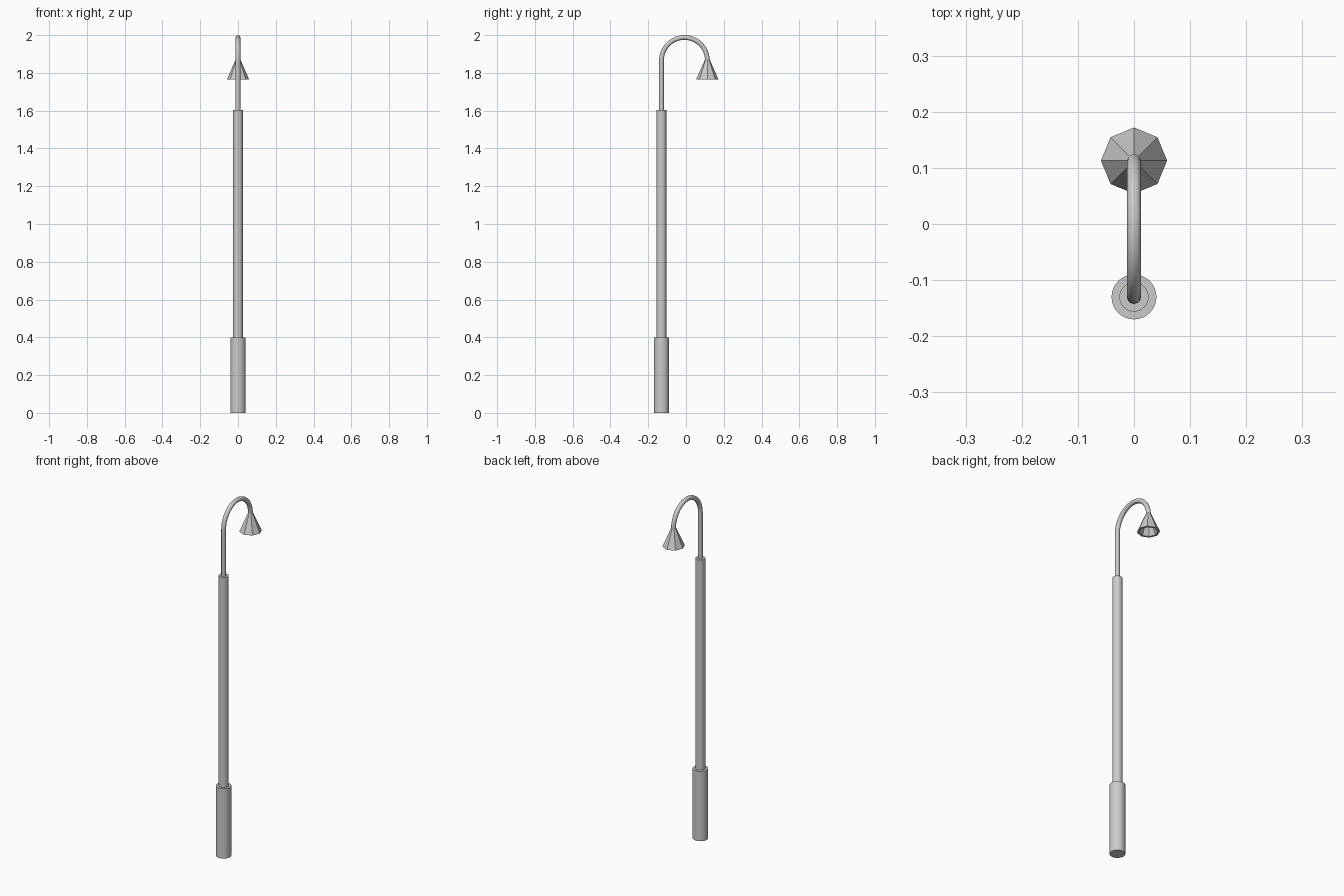
import bpy, bmesh
from math import sin, cos, pi, radians

if "Cube" in bpy.data.objects:
    bpy.data.objects.remove(bpy.data.objects["Cube"])

POLE_Y, LAMP_Y = -0.13, 0.113
TUBE_R = 0.0125
ARC_R = (LAMP_Y - POLE_Y) / 2
ARC_Z = 2.0 - TUBE_R - ARC_R


def smooth(obj):
    bpy.ops.object.select_all(action='DESELECT')
    obj.select_set(True)
    bpy.context.view_layer.objects.active = obj
    bpy.ops.object.shade_smooth_by_angle(angle=radians(35))


def cylinder(name, r, z0, z1):
    bpy.ops.mesh.primitive_cylinder_add(vertices=32, radius=r, depth=z1 - z0,
                                        location=(0, POLE_Y, (z0 + z1) / 2))
    obj = bpy.context.object
    obj.name = name
    smooth(obj)


# Stepped pole
cylinder("pole_base", 0.04, 0.0, 0.40)
cylinder("pole_shaft", 0.026, 0.40, 1.603)

# Gooseneck: straight rise, then a half circle to the lamp
path = [(0, POLE_Y, 1.60)]
for i in range(25):
    a = pi - pi * i / 24
    path.append((0, (POLE_Y + LAMP_Y) / 2 + ARC_R * cos(a), ARC_Z + ARC_R * sin(a)))
curve = bpy.data.curves.new("gooseneck", 'CURVE')
curve.dimensions = '3D'
curve.bevel_depth = TUBE_R
curve.bevel_resolution = 4
curve.use_fill_caps = True
spline = curve.splines.new('POLY')
spline.points.add(len(path) - 1)
for p, co in zip(spline.points, path):
    p.co = (*co, 1)
neck = bpy.data.objects.new("gooseneck", curve)
bpy.context.collection.objects.link(neck)
bpy.ops.object.select_all(action='DESELECT')
neck.select_set(True)
bpy.context.view_layer.objects.active = neck
bpy.ops.object.convert(target='MESH')
smooth(bpy.context.object)

# Eight-sided lamp shade, hollow underneath with a flat rim
profile = [(0.012, 1.872), (0.059, 1.765), (0.047, 1.765), (0.010, 1.85)]
bm = bmesh.new()
rings = [[bm.verts.new((r * cos(k * pi / 4), LAMP_Y + r * sin(k * pi / 4), z))
          for k in range(8)] for r, z in profile]
for a, b in zip(rings, rings[1:]):
    for k in range(8):
        n = (k + 1) % 8
        bm.faces.new((a[k], b[k], b[n], a[n]))
bm.faces.new(rings[0])
bm.faces.new(rings[-1][::-1])
bmesh.ops.recalc_face_normals(bm, faces=bm.faces)
mesh = bpy.data.meshes.new("lamp_shade")
bm.to_mesh(mesh)
bm.free()
bpy.context.collection.objects.link(bpy.data.objects.new("lamp_shade", mesh))
